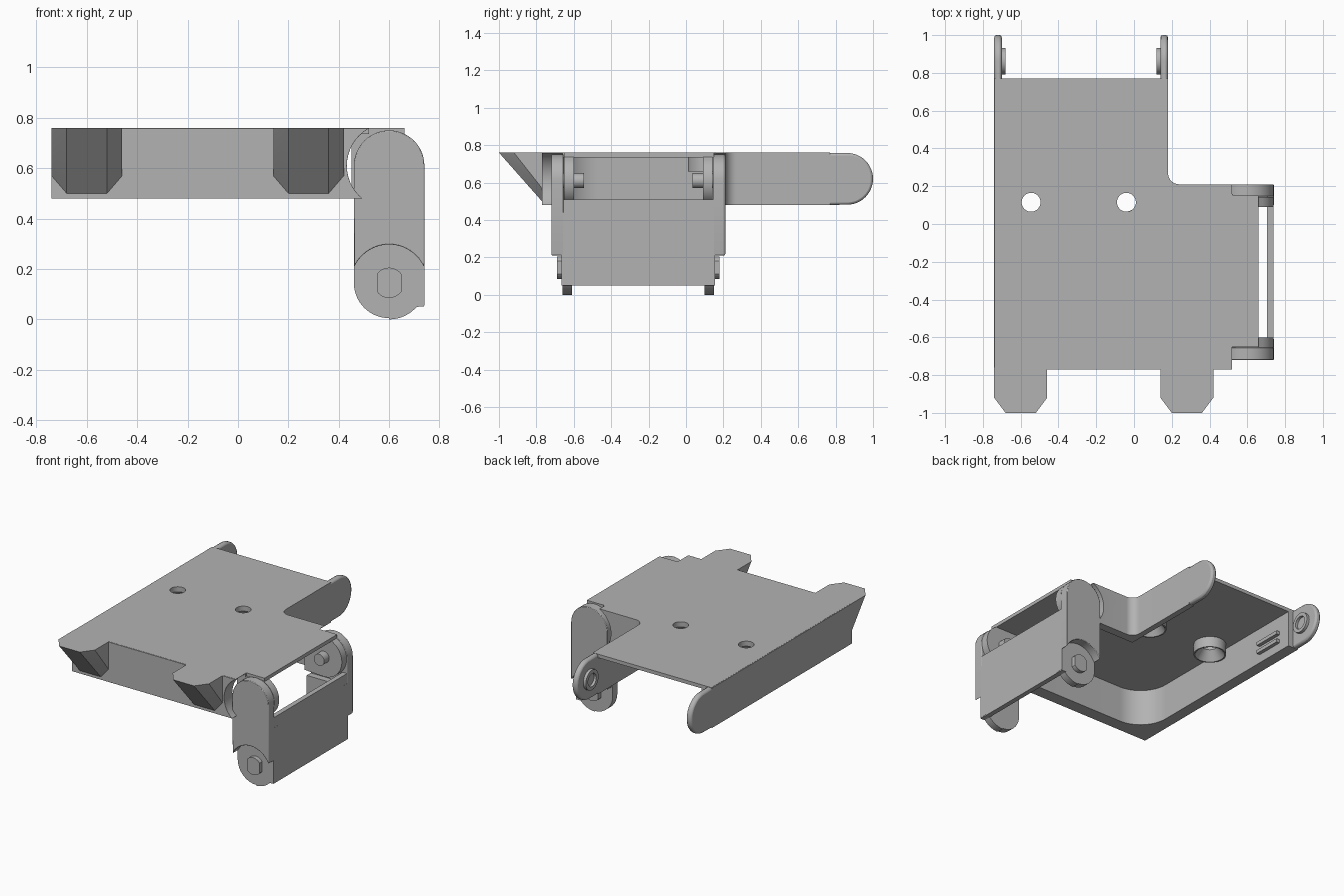
import bpy, bmesh, math
from mathutils import Vector

cube = bpy.data.objects.get("Cube")
if cube:
    bpy.data.objects.remove(cube, do_unlink=True)

grey = bpy.data.materials.new("plain grey")
grey.use_nodes = True
grey.diffuse_color = (0.45, 0.45, 0.45, 1)
grey.node_tree.nodes["Principled BSDF"].inputs["Base Color"].default_value = (0.45, 0.45, 0.45, 1)

TOP, BOTTOM = 0.76, 0.48
MID_Y = -0.255            # the hinge mirrors about this plane
PIVOT = (0.6, 0.61)       # upper hinge axis in x, z
LOWER = (0.6, 0.145)      # lower hinge axis in x, z


def add(name, bm, bevel=0):
    bmesh.ops.recalc_face_normals(bm, faces=bm.faces)
    mesh = bpy.data.meshes.new(name)
    bm.to_mesh(mesh)
    bm.free()
    mesh.materials.append(grey)
    ob = bpy.data.objects.new(name, mesh)
    bpy.context.collection.objects.link(ob)
    if bevel:
        mod = ob.modifiers.new("edge", "BEVEL")
        mod.width, mod.segments, mod.limit_method = bevel, 2, "ANGLE"
    return ob


def arc(centre, r, start, end, n=24):
    steps = [math.radians(start + (end - start) * i / n) for i in range(n + 1)]
    return [(centre[0] + r * math.cos(t), centre[1] + r * math.sin(t)) for t in steps]


def disc(centre, r):
    return arc(centre, r, 0, 352.5, 47)


def prism(name, pts, axis, a, b, bevel=0):
    """Extrude a flat outline along an axis from a to b."""
    place = {"x": lambda p, d: (d, p[0], p[1]),
             "y": lambda p, d: (p[0], d, p[1]),
             "z": lambda p, d: (p[0], p[1], d)}[axis]
    bm = bmesh.new()
    face = bm.faces.new([bm.verts.new(place(p, a)) for p in pts])
    new = bmesh.ops.extrude_face_region(bm, geom=[face])["geom"]
    move = Vector(place((0, 0), b - a))
    bmesh.ops.translate(bm, vec=move, verts=[v for v in new if isinstance(v, bmesh.types.BMVert)])
    return add(name, bm, bevel)


def rect(x0, y0, x1, y1):
    return [(x0, y0), (x1, y0), (x1, y1), (x0, y1)]


def cut(ob, cutter):
    mod = ob.modifiers.new("cut", "BOOLEAN")
    mod.operation, mod.solver, mod.object = "DIFFERENCE", "EXACT", cutter
    bpy.context.view_layer.objects.active = ob
    bpy.ops.object.modifier_apply(modifier=mod.name)


# Body: top plate with a hinge tongue, and the walls below it
fillet = arc((0.24, 0.27), 0.06, 180, 270, 10)
plate = prism("top_plate", [(-0.735, -0.765), (0.52, -0.765), (0.52, -0.65), (0.66, -0.65),
                            (0.66, 0.16), (0.52, 0.16), (0.52, 0.21)] + fillet[::-1]
              + [(0.18, 0.77), (-0.735, 0.77)], "z", 0.735, TOP)
wall = prism("tray_wall", [(-0.74, 0.77), (-0.74, -0.77), (0.52, -0.77), (0.52, -0.68)]
             + arc((-0.45, -0.47), 0.21, 270, 180, 16) + [(-0.66, 0.77)],
             "z", BOTTOM, TOP - 0.001, 0.01)
corner_wall = prism("corner_wall", [(0.14, 0.77), (0.18, 0.77)] + fillet
                    + [(0.52, 0.21), (0.52, 0.15), (0.14, 0.15)], "z", BOTTOM, TOP - 0.001)

# Clearance for the swinging arms
for s in (-1, 1):
    cutter = prism("arm_clearance", disc(PIVOT, 0.168), "y", MID_Y + s * 0.405, MID_Y + s * 0.6)
    for ob in (plate, wall, corner_wall):
        cut(ob, cutter)
    bpy.data.objects.remove(cutter, do_unlink=True)

# Screw holes with countersunk bosses underneath
for side, x in (("right", -0.545), ("left", -0.04)):
    boss = prism(side + "_screw_boss", disc((x, 0.115), 0.105), "z", 0.66, 0.74)
    hole = prism("hole", disc((x, 0.115), 0.05), "z", 0.6, 0.8)
    bm = bmesh.new()
    bmesh.ops.create_cone(bm, cap_ends=True, segments=48, radius1=0.1, radius2=0.05, depth=0.07)
    bmesh.ops.translate(bm, vec=(x, 0.115, 0.69), verts=bm.verts)
    sink = add("sink", bm)
    for tool in (hole, sink):
        cut(boss, tool)
    cut(plate, hole)
    for tool in (hole, sink):
        bpy.data.objects.remove(tool, do_unlink=True)

# Rear tabs with round ends and inward pivot rings
tab_end = arc((0.862, 0.62), 0.138, -90, 90)
for side, a, b, inward in (("right", -0.74, -0.70, 1), ("left", 0.14, 0.18, -1)):
    prism(side + "_rear_tab", [(0.72, BOTTOM)] + tab_end + [(0.72, TOP - 0.002)], "x", a, b, 0.012)
    face = b if inward > 0 else a
    ring = prism(side + "_pivot_ring", disc((0.862, 0.62), 0.07), "x", face - inward * 0.005, face + inward * 0.02)
    bore = prism("bore", disc((0.862, 0.62), 0.045), "x", face + inward * 0.002, face + inward * 0.05)
    cut(ring, bore)
    bpy.data.objects.remove(bore, do_unlink=True)

# Small latch on the inside of the right wall
for z in (0.54, 0.6):
    prism("latch_rail", rect(0.48, z, 0.68, z + 0.025), "x", -0.665, -0.635)

# Front hooks: sloping wedges with clipped corners
for side, a, b in (("right", -0.74, -0.46), ("left", 0.14, 0.42)):
    bm = bmesh.new()
    for x, inner in ((a, a + 0.06), (b, b - 0.06)):
        for co in ((x, -0.76, TOP), (x, -0.92, TOP), (inner, -1, TOP),
                   (x, -0.77, 0.57), (inner, -0.77, 0.5), (inner, -0.76, 0.5), (x, -0.76, 0.57)):
            bm.verts.new(co)
    bmesh.ops.convex_hull(bm, input=bm.verts)
    bmesh.ops.dissolve_limit(bm, angle_limit=0.02, verts=bm.verts, edges=bm.edges)
    add(side + "_front_hook", bm)

# Hinge: body ears, swinging arms, lower knuckles and pins
arm = arc(PIVOT, 0.14, 0, 180) + arc(LOWER, 0.152, 155, 25) + [(0.74, 0.22)]
knuckle = [(0.74, 0.44), (0.46, 0.44)] + arc(LOWER, 0.14, 180, 270) \
    + arc(LOWER, 0.145, 270, 318, 12) + [(0.74, 0.055)]
ear = arc(PIVOT, 0.138, -90, 60) + [(0.655, 0.74), (0.45, 0.74), (0.45, BOTTOM)]
pin = arc(LOWER, 0.06, 35, 145) + arc(LOWER, 0.06, 215, 325)
for side, s in (("front", -1), ("back", 1)):
    def slab(name, pts, near, far, bevel=0):
        return prism(side + name, pts, "y", MID_Y + s * near, MID_Y + s * far, bevel)
    slab("_arm", arm, 0.4, 0.465, 0.008)
    slab("_knuckle", knuckle, 0.355, 0.405)
    slab("_ear", ear, 0.345, 0.398)
    slab("_hinge_pin", disc(PIVOT, 0.04), 0.29, 0.41)
    slab("_lower_pin", pin, 0.4, 0.435)

# Flap joining the arms
prism("flap", rect(MID_Y - 0.41, 0.05, MID_Y + 0.41, 0.51), "x", 0.705, 0.739)

for ob in bpy.context.scene.objects:
    ob.select_set(ob.type == "MESH")
    if ob.type == "MESH":
        bpy.context.view_layer.objects.active = ob
bpy.ops.object.shade_smooth_by_angle(angle=math.radians(30))
